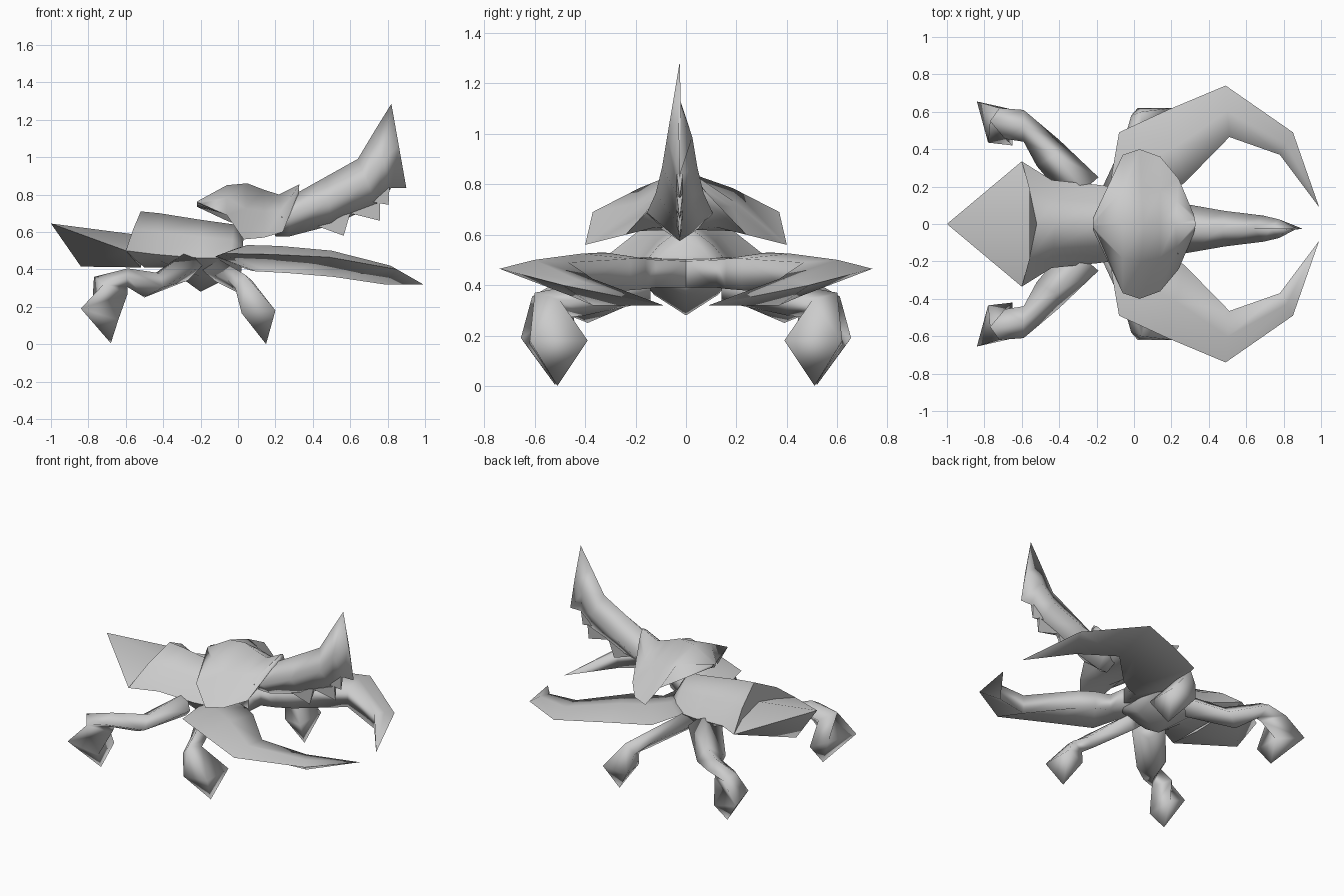
import bpy, bmesh, math
from mathutils import Vector as V

if "Cube" in bpy.data.objects:
    bpy.data.objects.remove(bpy.data.objects["Cube"])

grey = bpy.data.materials.new("plain_grey")
grey.diffuse_color = (0.6, 0.6, 0.6, 1)
grey.use_nodes = True
grey.node_tree.nodes["Principled BSDF"].inputs["Base Color"].default_value = grey.diffuse_color


def finish(name, bm, angle, mirror=False):
    """Turn a bmesh into a shaded object, optionally mirrored across y."""
    bmesh.ops.remove_doubles(bm, verts=bm.verts, dist=0.0005)
    bmesh.ops.recalc_face_normals(bm, faces=bm.faces)
    me = bpy.data.meshes.new(name)
    bm.to_mesh(me)
    bm.free()
    ob = bpy.data.objects.new(name, me)
    bpy.context.collection.objects.link(ob)
    me.materials.append(grey)
    bpy.ops.object.select_all(action='DESELECT')
    ob.select_set(True)
    bpy.context.view_layer.objects.active = ob
    bpy.ops.object.shade_smooth_by_angle(angle=math.radians(angle))
    if mirror:
        mod = ob.modifiers.new("mirror", 'MIRROR')
        mod.use_axis = (False, True, False)
        mod.use_mirror_merge = False
    return ob


def loft(name, rings, tip=None, angle=110, mirror=False):
    """Skin equal-sized rings of points; end in a tip point or a flat cap."""
    bm = bmesh.new()
    loops = [[bm.verts.new(p) for p in r] for r in rings]
    n = len(loops[0])
    for a, b in zip(loops, loops[1:]):
        for i in range(n):
            j = (i + 1) % n
            bm.faces.new((a[i], a[j], b[j], b[i]))
    bm.faces.new(loops[0])
    if tip:
        t = bm.verts.new(tip)
        for i in range(n):
            bm.faces.new((loops[-1][i], loops[-1][(i + 1) % n], t))
    else:
        bm.faces.new(loops[-1])
    return finish(name, bm, angle, mirror)


def diamond(centre, side, up):
    c, s, u = V(centre), V(side), V(up)
    return [c + s, c + u, c - s, c - u]


def hull(name, points, angle=30):
    bm = bmesh.new()
    for p in points:
        bm.verts.new(p)
    bmesh.ops.convex_hull(bm, input=bm.verts)
    return finish(name, bm, angle)


# Body: top (x, z), side (x, y, z), bottom (x, z)
def body_ring(top, side, bottom):
    (tx, tz), (sx, sy, sz), (bx, bz) = top, side, bottom
    shoulder = ((tx + sx) / 2, sy * 0.56, sz + (tz - sz) * 0.55)
    belly = ((bx + sx) / 2, sy * 0.6, sz + (bz - sz) * 0.55)
    half = [shoulder, (sx, sy, sz), belly]
    return ([(tx, 0, tz)] + half + [(bx, 0, bz)]
            + [(x, -y, z) for x, y, z in reversed(half)])


loft("body", [
    body_ring((-0.52, 0.71), (-0.60, 0.335, 0.50), (-0.50, 0.41)),
    body_ring((-0.42, 0.70), (-0.44, 0.235, 0.48), (-0.38, 0.41)),
    body_ring((-0.20, 0.665), (-0.20, 0.21, 0.46), (-0.20, 0.28)),
    body_ring((-0.02, 0.64), (-0.04, 0.19, 0.46), (-0.04, 0.36)),
    body_ring((0.03, 0.57), (0.02, 0.15, 0.46), (0.02, 0.39)),
], angle=80)

# Tail: keeled plate tapering to a raised point
hull("tail", [(-1, 0, 0.645), (-0.84, 0, 0.415), (-0.6, 0.335, 0.5),
              (-0.6, -0.335, 0.5), (-0.5, 0, 0.58), (-0.52, 0, 0.41)], 75)


# Head shield: saddle with drooping sides and a hollow underside
def head_ring(x, ridge, edge_x, edge_y, edge_z, under):
    mx, my = (x + edge_x) / 2, edge_y * 0.5
    mid = (ridge + edge_z) / 2 + 0.015
    half = [(mx, my, mid), (edge_x, edge_y, edge_z),
            (mx, my, (under + edge_z) / 2 + 0.02)]
    return ([(x, 0, ridge)] + half + [(x, 0, under)]
            + [(a, -b, c) for a, b, c in reversed(half)])


loft("head_shield", [
    head_ring(-0.22, 0.75, -0.22, 0.03, 0.745, 0.735),
    head_ring(-0.06, 0.85, -0.06, 0.37, 0.69, 0.66),
    head_ring(0.05, 0.86, 0.03, 0.40, 0.56, 0.64),
    head_ring(0.14, 0.825, 0.14, 0.36, 0.57, 0.62),
    head_ring(0.22, 0.80, 0.24, 0.24, 0.60, 0.62),
    head_ring(0.33, 0.855, 0.32, 0.05, 0.80, 0.70),
], angle=110)


# Horn: upswept blade, each ring from top (x, z) to bottom (x, z)
def horn_ring(tx, tz, bx, bz, w):
    y = -0.025
    mx, mz = (tx + bx) / 2, (tz + bz) / 2
    return [(tx, y, tz), (mx, y + w, mz), (bx, y, bz), (mx, y - w, mz)]


loft("horn", [
    horn_ring(0.16, 0.76, 0.20, 0.575, 0.14),
    horn_ring(0.30, 0.80, 0.27, 0.575, 0.13),
    horn_ring(0.47, 0.895, 0.50, 0.635, 0.095),
    horn_ring(0.64, 0.99, 0.74, 0.745, 0.07),
    horn_ring(0.73, 1.14, 0.82, 0.835, 0.05),
    horn_ring(0.82, 1.285, 0.90, 0.835, 0.006),
], angle=130)

# Teeth under the horn
for i, (a, b, c) in enumerate([((0.40, 0.64), (0.60, 0.70), (0.565, 0.58)),
                               ((0.60, 0.70), (0.76, 0.76), (0.76, 0.66)),
                               ((0.72, 0.76), (0.81, 0.84), (0.805, 0.745))]):
    hull("horn_tooth_%d" % (i + 1),
         [(p[0], -0.025 + s * 0.012, p[1]) for p in (a, b) for s in (-1, 1)]
         + [(c[0], -0.025, c[1])])


# Claws: big crescents, sharp outer edge, tall inner wall, sloped underside
def claw_ring(outer, inner, crest, inner_top, inner_bottom):
    ox, oy, oz = outer
    ix, iy = inner
    return [outer, ((ox + ix) / 2, (oy + iy) / 2, crest),
            (ix, iy, inner_top), (ix, iy, inner_bottom)]


loft("claw", [
    claw_ring((-0.10, 0.0, 0.45), (0.08, 0.0), 0.505, 0.495, 0.39),
    claw_ring((-0.12, 0.26, 0.47), (0.09, 0.12), 0.51, 0.50, 0.39),
    claw_ring((-0.08, 0.49, 0.485), (0.18, 0.16), 0.53, 0.505, 0.385),
    claw_ring((0.18, 0.61, 0.48), (0.27, 0.22), 0.525, 0.505, 0.38),
    claw_ring((0.49, 0.74, 0.465), (0.51, 0.465), 0.50, 0.49, 0.36),
    claw_ring((0.85, 0.49, 0.40), (0.78, 0.37), 0.42, 0.425, 0.32),
], tip=(0.99, 0.09, 0.32), angle=120, mirror=True)

# Rear legs: bent down at the knee, then up and over to a leaf-shaped foot
loft("rear_leg", [
    diamond((-0.27, 0.18, 0.42), (0.08, 0.07, 0), (0, 0, 0.08)),
    diamond((-0.46, 0.38, 0.315), (0.06, 0.07, -0.01), (0.04, -0.01, 0.065)),
    diamond((-0.59, 0.525, 0.355), (0, 0.085, 0), (0, 0, 0.05)),
    [(-0.72, 0.62, 0.32), (-0.77, 0.55, 0.36),
     (-0.69, 0.455, 0.32), (-0.59, 0.53, 0.27)],
    [(-0.84, 0.655, 0.19), (-0.78, 0.435, 0.20),
     (-0.65, 0.42, 0.14), (-0.64, 0.61, 0.13)],
], tip=(-0.68, 0.52, 0.005), angle=120, mirror=True)

# Front legs: reaching outward, leaf-shaped foot
loft("front_leg", [
    diamond((-0.12, 0.14, 0.40), (0.075, 0, 0), (0, 0, 0.065)),
    diamond((-0.01, 0.42, 0.34), (0.045, -0.02, 0), (0, 0.02, 0.06)),
    diamond((0.03, 0.54, 0.32), (0.045, -0.04, 0.02), (0.01, 0.06, 0.05)),
    [(0.20, 0.39, 0.18), (0.20, 0.62, 0.18),
     (0.02, 0.62, 0.165), (0.05, 0.44, 0.165)],
], tip=(0.15, 0.51, 0.0), angle=120, mirror=True)
